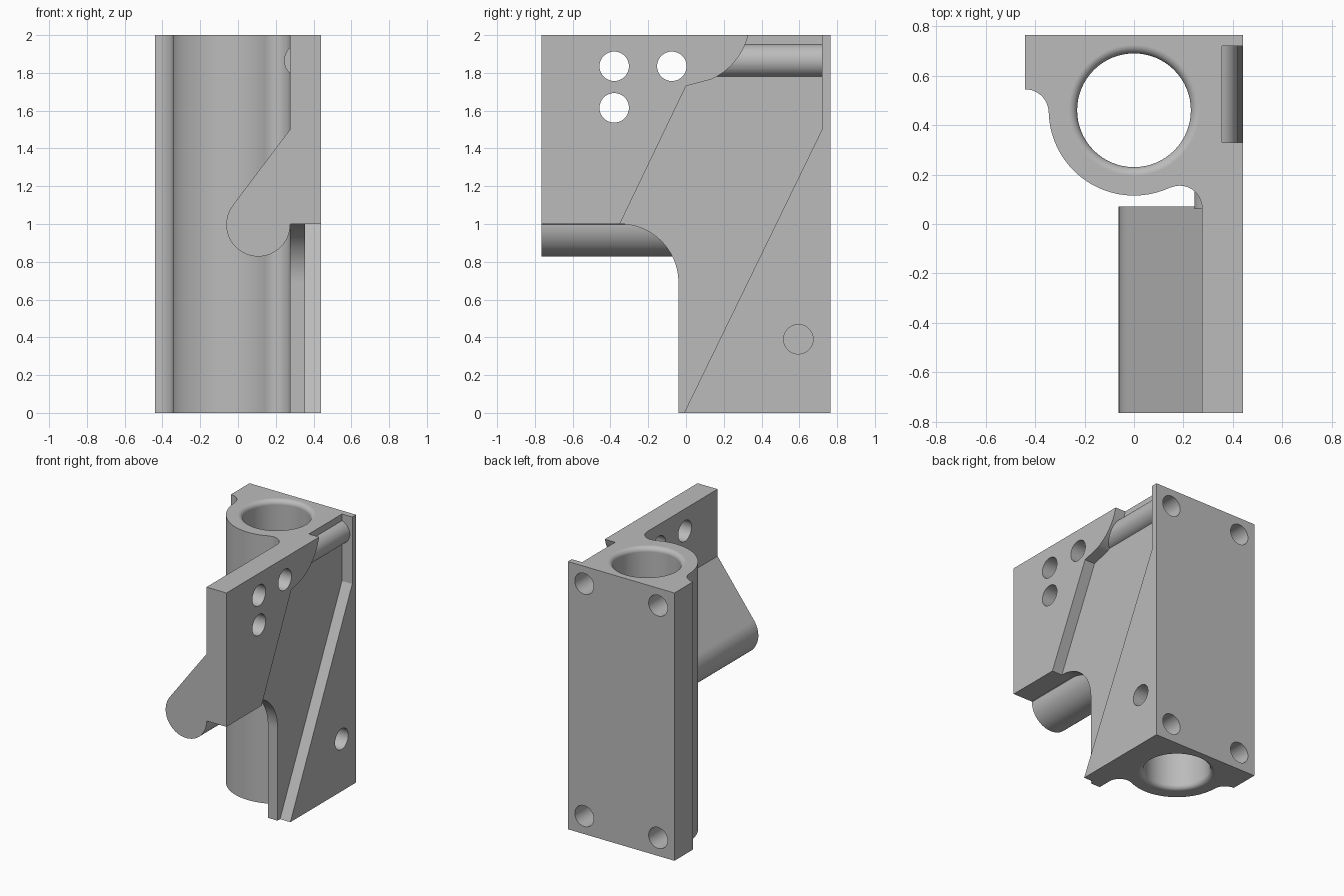
import bpy, bmesh, math
from mathutils import Vector

cube = bpy.data.objects.get("Cube")
if cube:
    bpy.data.objects.remove(cube, do_unlink=True)

grey = bpy.data.materials.new("plain grey")
grey.use_nodes = True
grey.diffuse_color = (0.5, 0.5, 0.5, 1)
grey.node_tree.nodes["Principled BSDF"].inputs["Base Color"].default_value = (0.5, 0.5, 0.5, 1)


def finish(name, bm):
    bmesh.ops.recalc_face_normals(bm, faces=bm.faces)
    mesh = bpy.data.meshes.new(name)
    bm.to_mesh(mesh)
    bm.free()
    mesh.materials.append(grey)
    obj = bpy.data.objects.new(name, mesh)
    bpy.context.collection.objects.link(obj)
    return obj


def arc(cx, cy, r, start, end, steps=16):
    angles = [math.radians(start + (end - start) * i / steps) for i in range(steps + 1)]
    return [(cx + r * math.cos(a), cy + r * math.sin(a)) for a in angles]


def prism(name, points, axis, low, high):
    """Extrude a 2D outline along x, y or z."""
    place = {"x": lambda p: (low, p[0], p[1]),
             "y": lambda p: (p[0], low, p[1]),
             "z": lambda p: (p[0], p[1], low)}[axis]
    bm = bmesh.new()
    face = bm.faces.new([bm.verts.new(place(p)) for p in points])
    grown = bmesh.ops.extrude_face_region(bm, geom=[face])["geom"]
    shift = Vector([(high - low) * (axis == k) for k in "xyz"])
    bmesh.ops.translate(bm, vec=shift, verts=[v for v in grown if isinstance(v, bmesh.types.BMVert)])
    return finish(name, bm)


def rod(name, cx, cy, r, axis, low, high):
    return prism(name, arc(cx, cy, r, 0, 352.5, 47), axis, low, high)


def lathe(name, profile, cx, cy, steps=64):
    """Spin an (r, z) outline around a vertical axis."""
    bm = bmesh.new()
    rings = [[bm.verts.new((cx + x, cy + y, z)) for x, y in arc(0, 0, r, 0, 360 - 360 / steps, steps - 1)]
             for r, z in profile]
    for a, b in zip(rings, rings[1:]):
        for i in range(steps):
            j = (i + 1) % steps
            bm.faces.new((a[i], a[j], b[j], b[i]))
    bm.faces.new(rings[0])
    bm.faces.new(rings[-1])
    return finish(name, bm)


def combine(target, tool, operation):
    mod = target.modifiers.new(tool.name, "BOOLEAN")
    mod.operation = operation
    mod.solver = "EXACT"
    mod.object = tool
    tool.hide_render = True
    bpy.context.view_layer.objects.active = target
    bpy.ops.object.modifier_apply(modifier=mod.name)
    bpy.data.objects.remove(tool, do_unlink=True)


BACK = 0.765
BORE_Y = 0.46

# Tube housing with its flat back and concave side fillets
tangent = math.degrees(math.atan2(-0.395, 0.185))
outline = [(0.3, BACK), (-0.44, BACK)]
outline += arc(-0.44, 0.45, 0.095, 90, 0, 10)
outline += arc(0, BORE_Y, 0.345, 181.7, 360 + tangent, 40)
outline += arc(0.185, 0.065, 0.09, 180 + tangent, 0, 14)
outline += [(0.3, 0.065)]
bracket = prism("bracket", outline, "z", 0, 2)

# Side plate with a rounded inner corner
plate = [(BACK, 0), (BACK, 2), (-BACK, 2), (-BACK, 1)]
plate += arc(-0.35, 0.69, 0.31, 90, 0, 20) + [(-0.04, 0)]
combine(bracket, prism("side_plate", plate, "x", 0.275, 0.44), "UNION")

# Rounded hook bar beneath a slanted web
hook = [(0.3, 1.5), (0.275, 1.5)] + arc(0.107, 0.997, 0.169, 142.9, 360, 36) + [(0.3, 1.02)]
combine(bracket, prism("hook_bar", hook, "y", -BACK, 0.07), "UNION")

# Slanted pocket in the outer side
pocket = [(0, 1.73), (-0.36, 0.98), (-0.36, -0.1), (-0.059, -0.1), (0.72, 1.5),
          (0.72, 2.1), (0.36, 2.1)]
pocket += arc(-0.01, 2.085, 0.35, -14, -66, 12)
combine(bracket, prism("pocket_cutter", pocket, "x", 0.355, 0.6), "DIFFERENCE")

# Screw boss left standing in the pocket
combine(bracket, rod("screw_boss", 0.332, 1.865, 0.088, "y", 0.06, 0.74), "UNION")

# Main bore with rounded rims
rim = [(0.23 + 0.035 * (1 - math.cos(t)), 2 - 0.035 * (1 - math.sin(t)))
       for t in [math.pi / 2 * i / 8 for i in range(9)]]
profile = [(0.265 - (r - 0.23), z) for r, z in rim]
rim = [(0.265 - 0.035 * math.cos(math.pi / 2 * i / 8), 1.965 + 0.035 * math.sin(math.pi / 2 * i / 8))
       for i in range(9)]
rim.append((0.265, 2.1))
profile = [(r, 2 - z) for r, z in reversed(rim)] + rim
combine(bracket, lathe("bore_cutter", profile, 0, BORE_Y), "DIFFERENCE")

# Blind screw holes in the back
for x in (-0.305, 0.305):
    for z in (0.135, 1.87):
        combine(bracket, rod("back_hole", x, z, 0.078, "y", 0.56, 0.9), "DIFFERENCE")

# Through holes in the plate and one blind side hole
for y, z in ((-0.38, 1.835), (-0.075, 1.835), (-0.38, 1.615)):
    combine(bracket, rod("plate_hole", y, z, 0.078, "x", 0.1, 0.6), "DIFFERENCE")
combine(bracket, rod("side_hole", 0.595, 0.39, 0.078, "x", 0.25, 0.6), "DIFFERENCE")

# Smooth curves, crisp corners, even flats
bpy.ops.object.select_all(action="DESELECT")
bracket.select_set(True)
bpy.context.view_layer.objects.active = bracket
bpy.ops.object.shade_smooth_by_angle(angle=math.radians(25))
even = bracket.modifiers.new("even_normals", "WEIGHTED_NORMAL")
even.keep_sharp = True
